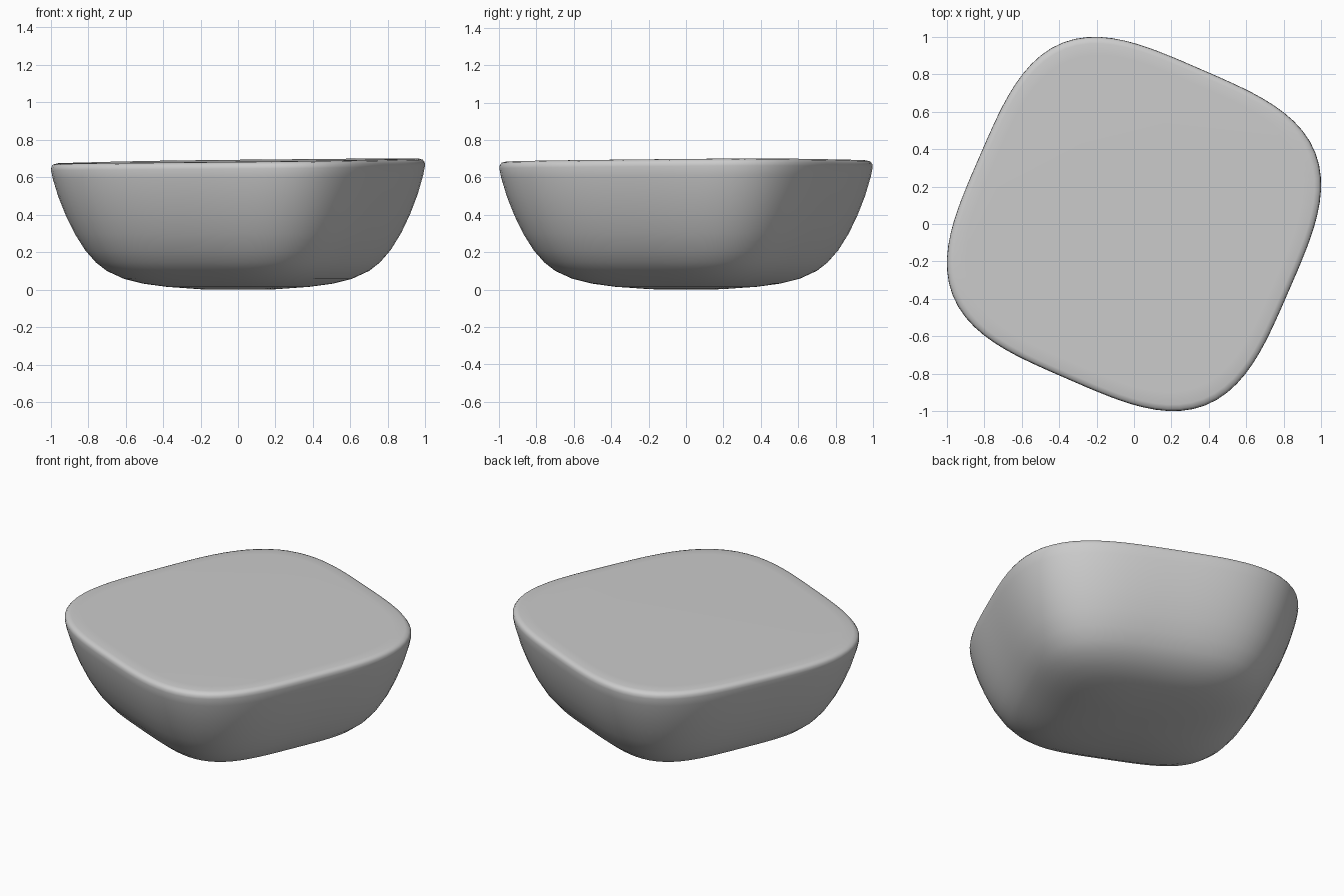
import bpy, bmesh, math

cube = bpy.data.objects.get("Cube")
if cube:
    bpy.data.objects.remove(cube)

# One plain grey for the whole block
grey = bpy.data.materials.new("plain grey")
grey.use_nodes = True
color = (0.6, 0.6, 0.6, 1)
grey.diffuse_color = color
grey.node_tree.nodes["Principled BSDF"].inputs["Base Color"].default_value = color

SEGMENTS = 96
HALF = 0.9
TURN = math.radians(-23.5)

# Side profile from underside to top: scale, height, squareness
PROFILE = [(0.08, 0.0, 3), (0.2, 0.002, 3), (0.38, 0.015, 3.4), (0.5, 0.032, 3.7),
           (0.6, 0.058, 3.8), (0.69, 0.1, 3.8), (0.75, 0.145, 3.7), (0.81, 0.21, 3.6),
           (0.87, 0.3, 3.5), (0.92, 0.4, 3.45), (0.96, 0.5, 3.43), (0.99, 0.6, 3.43),
           (1.0, 0.65, 3.43), (0.998, 0.668, 3.43), (0.988, 0.681, 3.43),
           (0.965, 0.687, 3.43), (0.9, 0.688, 3.43)]


def ring(bm, scale, z, power):
    """Rounded square loop, turned about the vertical axis."""
    loop = []
    for i in range(SEGMENTS):
        a = math.tau * i / SEGMENTS
        r = HALF * scale * (abs(math.cos(a)) ** power + abs(math.sin(a)) ** power) ** (-1 / power)
        x, y = r * math.cos(a + TURN), r * math.sin(a + TURN)
        tilt = (0.012 * x + 0.006 * y) * (z / 0.688) ** 2
        loop.append(bm.verts.new((x, y, z + tilt)))
    return loop


# Block body: lofted rings with a slightly tilted flat top
bm = bmesh.new()
loops = [ring(bm, *row) for row in PROFILE]
for low, high in zip(loops, loops[1:]):
    for i in range(SEGMENTS):
        j = (i + 1) % SEGMENTS
        bm.faces.new((low[i], low[j], high[j], high[i]))
bm.faces.new(loops[0][::-1])
bm.faces.new(loops[-1])

mesh = bpy.data.meshes.new("rounded_block")
bm.to_mesh(mesh)
bm.free()
mesh.materials.append(grey)
block = bpy.data.objects.new("rounded_block", mesh)
bpy.context.collection.objects.link(block)

bpy.context.view_layer.objects.active = block
block.select_set(True)
bpy.ops.object.shade_smooth_by_angle(angle=math.radians(40))
